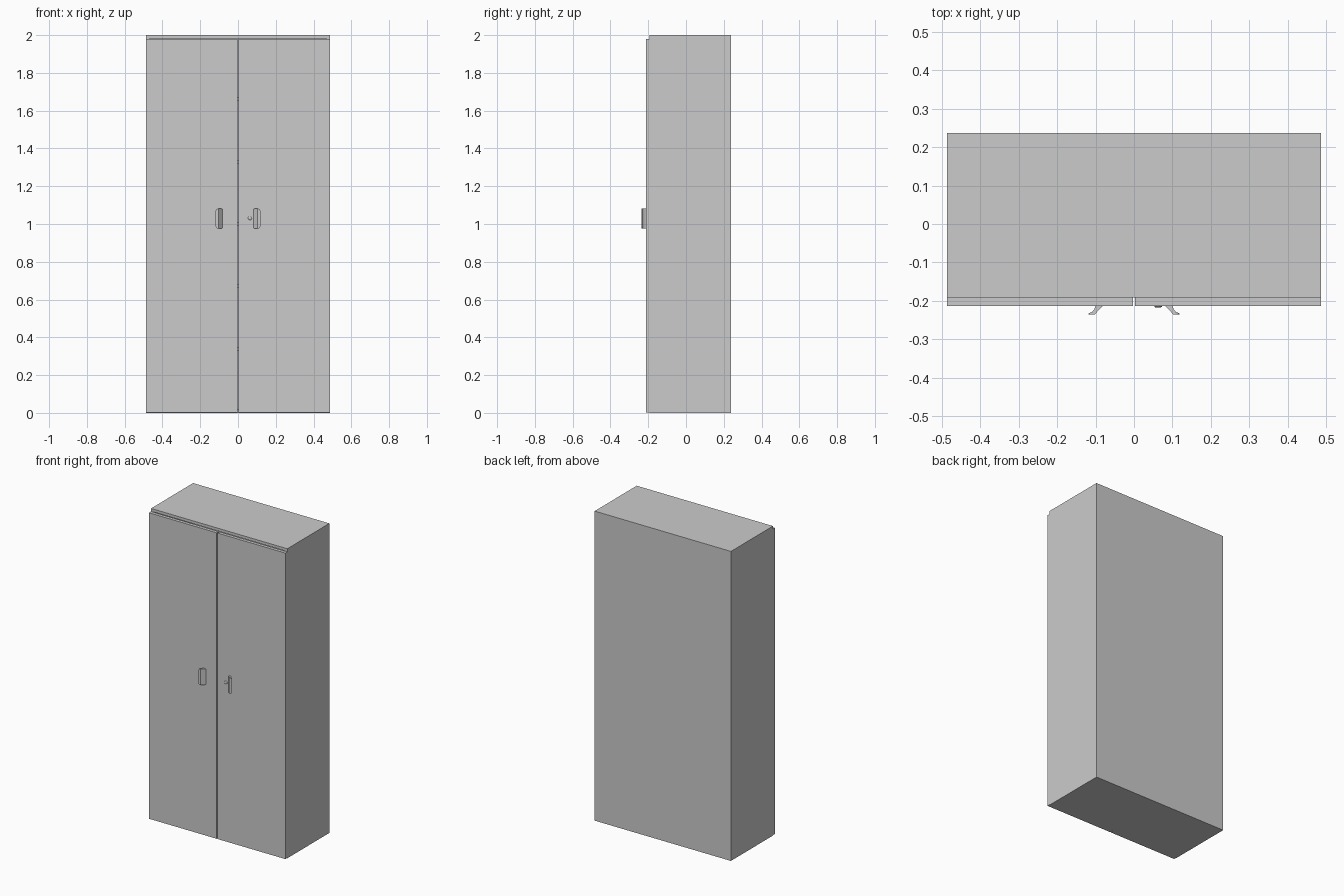
import bpy, bmesh, math
from mathutils import Vector

if "Cube" in bpy.data.objects:
    bpy.data.objects.remove(bpy.data.objects["Cube"])

W, BACK, FRONT, DOOR = 0.487, 0.237, -0.192, -0.213


def finish(name, bm):
    bmesh.ops.recalc_face_normals(bm, faces=bm.faces)
    me = bpy.data.meshes.new(name)
    bm.to_mesh(me)
    bm.free()
    ob = bpy.data.objects.new(name, me)
    bpy.context.collection.objects.link(ob)
    return ob


def box(name, lo, hi):
    bm = bmesh.new()
    bmesh.ops.create_cube(bm, size=1)
    for v in bm.verts:
        v.co = Vector([lo[i] + (v.co[i] + 0.5) * (hi[i] - lo[i]) for i in range(3)])
    return finish(name, bm)


def prism(name, pts, direction):
    """Extrude a closed outline of 3D points along a direction."""
    bm = bmesh.new()
    face = bm.faces.new([bm.verts.new(p) for p in pts])
    out = bmesh.ops.extrude_face_region(bm, geom=[face], use_keep_orig=True)
    bmesh.ops.translate(bm, vec=direction,
                        verts=[g for g in out["geom"] if isinstance(g, bmesh.types.BMVert)])
    return finish(name, bm)


def rounded_rect(cx, cz, w, h, r, y, n=6):
    pts = []
    for k, (sx, sz) in enumerate([(1, 1), (-1, 1), (-1, -1), (1, -1)]):
        for i in range(n + 1):
            a = math.pi / 2 * (k + i / n)
            pts.append((cx + sx * (w / 2 - r) + r * math.cos(a), y,
                        cz + sz * (h / 2 - r) + r * math.sin(a)))
    return pts


def cut(ob, cutter, op):
    cutter.hide_render = True
    m = ob.modifiers.new(op.lower(), 'BOOLEAN')
    m.operation, m.object, m.solver = op, cutter, 'EXACT'
    bpy.context.view_layer.objects.active = ob
    bpy.ops.object.modifier_apply(modifier=m.name)
    bpy.data.objects.remove(cutter)


def smooth(ob):
    bpy.ops.object.select_all(action='DESELECT')
    ob.select_set(True)
    bpy.context.view_layer.objects.active = ob
    bpy.ops.object.shade_smooth_by_angle(angle=math.radians(35))


# Carcass: one hollow shell, open at the front
T = 0.018
carcass = box("carcass", (-W, FRONT, 0), (W, BACK, 2.0))
cut(carcass, box("inner_cutter", (-W + T, FRONT - 0.1, T), (W - T, BACK - T, 2.0 - T)), 'DIFFERENCE')

# Shelves, seen through the slit between the doors
for i in range(1, 6):
    z = 0.33 * i
    box(f"shelf_{i}", (-W + T, FRONT + 0.004, z), (W - T, BACK - T, z + 0.02))

# Doors and flared handles on both sides
profile = [(0.080, -0.212), (0.100, -0.212), (0.1035, -0.222), (0.109, -0.229),
           (0.118, -0.2325), (0.118, -0.235), (0.102, -0.235)]
for side, s in (("left", -1), ("right", 1)):
    xs = sorted((s * 0.003, s * W))
    box(f"{side}_door", (xs[0], DOOR, 0.003), (xs[1], FRONT, 1.98))
    handle = prism(f"{side}_handle", [(s * x, y, 0.97) for x, y in profile], (0, 0, 0.12))
    outline = rounded_rect(s * 0.098, 1.029, 0.040, 0.104, 0.011, -0.26)
    cut(handle, prism("outline_cutter", outline, (0, 0.1, 0)), 'INTERSECT')
    smooth(handle)

# Lock: a low turned disc with a key slot beside the right handle
lx, lz = 0.063, 1.031
bm = bmesh.new()
rings = [(0.010, -0.212), (0.010, -0.2145), (0.0085, -0.2165), (0.007, -0.217)]
loops = [[bm.verts.new((lx + r * math.cos(a), y, lz + r * math.sin(a)))
          for a in [math.tau * k / 24 for k in range(24)]] for r, y in rings]
for a, b in zip(loops, loops[1:]):
    for k in range(24):
        bm.faces.new((a[k], a[k - 1], b[k - 1], b[k]))
bm.faces.new(loops[0])
bm.faces.new(loops[-1])
lock = finish("lock", bm)
cut(lock, box("slot_cutter", (lx - 0.001, -0.23, lz - 0.005), (lx + 0.001, -0.2145, lz + 0.005)), 'DIFFERENCE')
smooth(lock)
